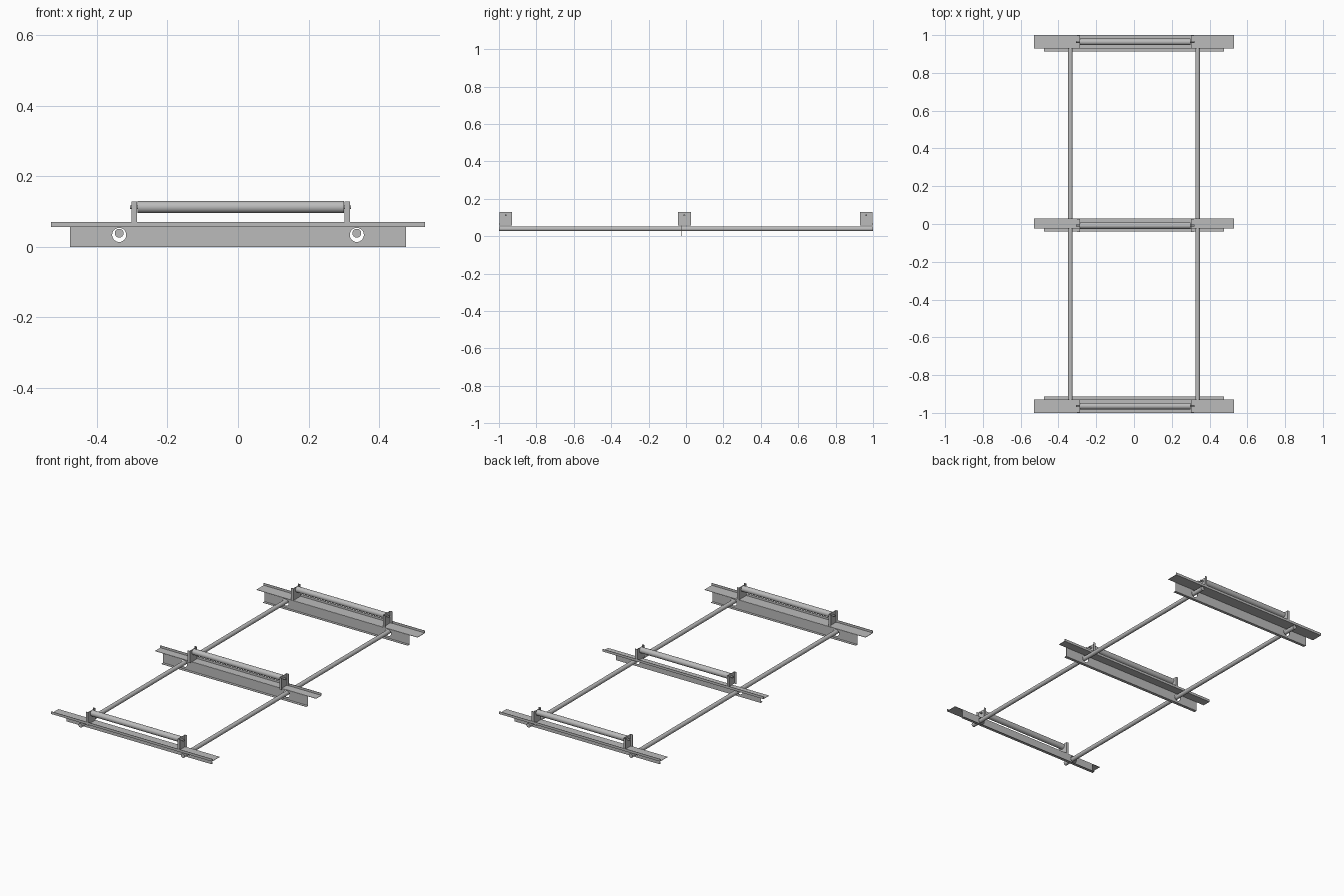
import bpy
import math
from mathutils import Matrix

old = bpy.data.objects.get("Cube")
if old:
    bpy.data.objects.remove(old)

steel = bpy.data.materials.new("grey steel")
steel.use_nodes = True
GREY = (0.5, 0.5, 0.5, 1)
steel.diffuse_color = GREY
steel.node_tree.nodes["Principled BSDF"].inputs["Base Color"].default_value = GREY

T = 0.002          # sheet thickness
RAIL_X = 0.337
RAIL_Z = 0.037


def box(name, x, y, z):
    """Box from (low, high) ranges on each axis."""
    bpy.ops.mesh.primitive_cube_add(size=1)
    ob = bpy.context.object
    ob.name = name
    ranges = [sorted(r) for r in (x, y, z)]
    size = [b - a for a, b in ranges]
    mid = [(a + b) / 2 for a, b in ranges]
    ob.data.transform(Matrix.Translation(mid) @ Matrix.Diagonal((*size, 1)))
    ob.data.materials.append(steel)
    return ob


def rod(name, radius, length, centre, axis, sides=32):
    """Smooth round bar along x or y."""
    turn = (0, math.pi / 2, 0) if axis == "x" else (math.pi / 2, 0, 0)
    bpy.ops.mesh.primitive_cylinder_add(vertices=sides, radius=radius, depth=length,
                                        location=centre, rotation=turn)
    ob = bpy.context.object
    ob.name = name
    ob.data.materials.append(steel)
    bpy.ops.object.shade_smooth_by_angle()
    return ob


def web_plate(name, y, half, top):
    """Upright sheet with a clearance hole for each rail."""
    outline = [(-half, 0), (half, 0), (half, top), (-half, top)]
    steps = [i * math.tau / 24 for i in range(24)]
    holes = [[(s * RAIL_X + 0.02 * math.cos(a), 0.034 + 0.02 * math.sin(a)) for a in steps]
             for s in (-1, 1)]
    curve = bpy.data.curves.new(name, "CURVE")
    curve.dimensions = "2D"
    curve.fill_mode = "BOTH"
    curve.extrude = T / 2
    for loop in [outline] + holes:
        spline = curve.splines.new("POLY")
        spline.points.add(len(loop) - 1)
        for p, (u, v) in zip(spline.points, loop):
            p.co = (u, v, 0, 1)
        spline.use_cyclic_u = True
    curve.materials.append(steel)
    ob = bpy.data.objects.new(name, curve)
    bpy.context.collection.objects.link(ob)
    ob.location.y = y
    ob.rotation_euler.x = math.pi / 2
    bpy.ops.object.select_all(action="DESELECT")
    ob.select_set(True)
    bpy.context.view_layer.objects.active = ob
    bpy.ops.object.convert(target="MESH")


def station(label, web, edge, lip, bracket):
    """One folded cross beam with its roller; web, edge, lip are y positions."""
    d = 1 if edge > web else -1
    # folded sheet beam
    web_plate(label + "_beam_web", web, 0.477, 0.057)
    box(label + "_beam_flange", (-0.53, 0.53), (web, edge), (0.056, 0.056 + T))
    box(label + "_beam_upturned_edge", (-0.53, 0.53), (edge - d * T, edge), (0.056, 0.071))
    box(label + "_beam_bottom_lip", (-0.477, 0.477), (web, lip), (0, T))
    # channel brackets opening outwards
    y0, y1 = bracket
    for side, inner, outer in (("right", -0.287, -0.302), ("left", 0.302, 0.317)):
        s = 1 if outer > inner else -1
        name = label + "_" + side + "_bracket"
        box(name + "_wall", (inner, inner + s * T), bracket, (0.058, 0.129))
        box(name + "_front_side", (inner, outer), (y0, y0 + T), (0.058, 0.129))
        box(name + "_back_side", (inner, outer), (y1 - T, y1), (0.058, 0.129))
    # roller on its axle
    mid = (y0 + y1) / 2
    rod(label + "_roller", 0.017, 0.585, (0.0075, mid, 0.113), "x")
    rod(label + "_axle", 0.005, 0.627, (0.0075, mid, 0.112), "x", 16)


station("front", -0.93, -1.0, -0.914, (-0.998, -0.93))
station("middle", -0.023, 0.028, -0.04, (-0.043, 0.026))
station("back", 0.93, 1.0, 0.914, (0.93, 0.998))

# long side rails
for side, s in (("right", -1), ("left", 1)):
    rod(side + "_rail", 0.0125, 2.0, (s * RAIL_X, 0, RAIL_Z + 0.002), "y")
